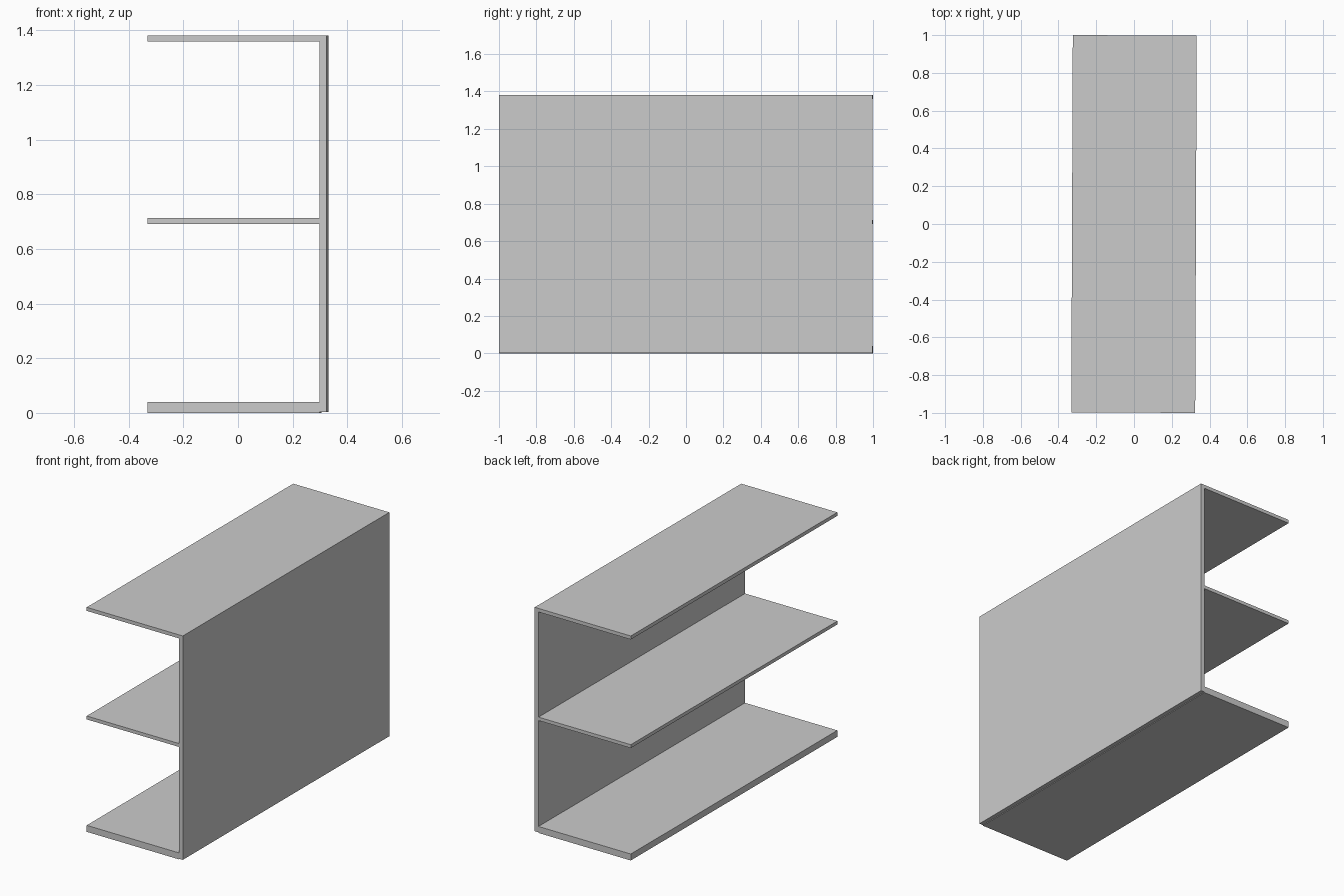
import bpy
from mathutils import Matrix

if "Cube" in bpy.data.objects:
    bpy.data.objects.remove(bpy.data.objects["Cube"])

HALF_X, HALF_Y = 0.328, 0.9987
BACK_X = 0.302                            # where shelves meet the back panels
TURN = Matrix.Rotation(-0.004, 4, 'Z')    # the whole unit is turned very slightly


def board(name, x0, x1, z0, z1):
    """Full-length flat board given its x and z extents."""
    bpy.ops.mesh.primitive_cube_add(size=1)
    ob = bpy.context.object
    ob.name = name
    place = Matrix.Translation(((x0 + x1) / 2, 0, (z0 + z1) / 2))
    size = Matrix.Diagonal((x1 - x0, 2 * HALF_Y, z1 - z0, 1))
    ob.data.transform(TURN @ place @ size)
    return ob


# Shelves: thick base, thin middle and top
for name, z0, z1 in (("bottom_shelf", 0.0, 0.04),
                     ("middle_shelf", 0.692, 0.713),
                     ("top_shelf", 1.36, 1.382)):
    board(name, -HALF_X, BACK_X, z0, z1)

# Two stacked back panels
for name, z0, z1 in (("lower_back_panel", 0.004, 0.713),
                     ("upper_back_panel", 0.713, 1.382)):
    board(name, BACK_X, HALF_X, z0, z1)
